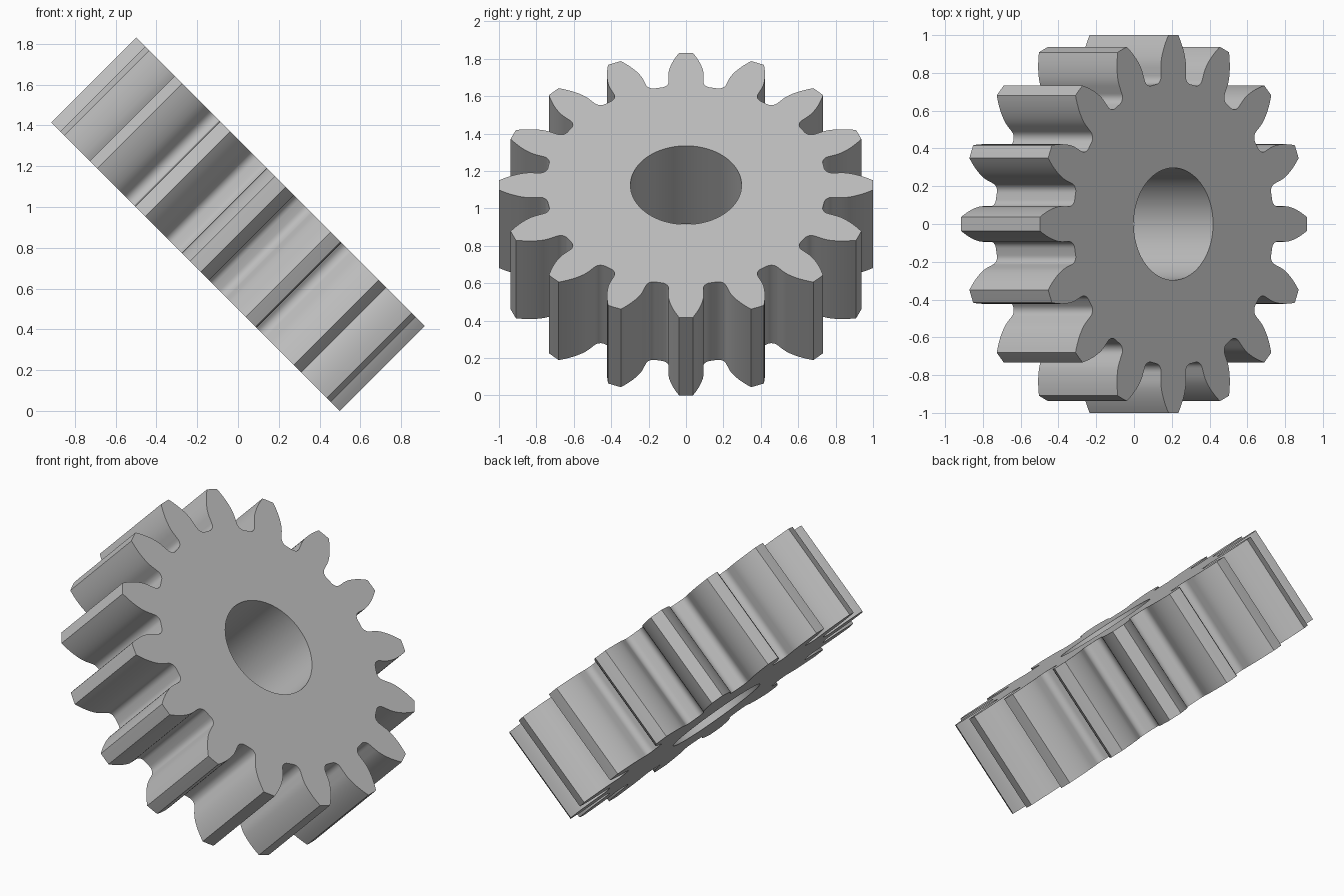
import bpy
import bmesh
from math import pi, sin, cos, tan, acos, sqrt, radians

if "Cube" in bpy.data.objects:
    bpy.data.objects.remove(bpy.data.objects["Cube"], do_unlink=True)

# Gear proportions
TEETH = 16
TIP = 1.0
MODULE = 2 * TIP / (TEETH + 2)
PITCH = MODULE * TEETH / 2
BASE = PITCH * cos(radians(20))
ROOT = PITCH - 1.25 * MODULE
FILLET = 0.38 * MODULE
BORE = 0.297
WIDTH = 0.59


def involute(a):
    return tan(a) - a


def half_angle(r):
    """Half the tooth's angular thickness at radius r on the involute flank."""
    return pi / (2 * TEETH) + involute(radians(20)) - involute(acos(min(1, BASE / r)))


def half_tooth():
    """(angle, radius) points from the tooth centre to the valley centre."""
    pts = [(0, TIP)]
    for i in range(9):
        r = TIP + (BASE - TIP) * i / 8
        pts.append((half_angle(r), r))
    start = half_angle(BASE) + 0.004
    centre_r = ROOT + FILLET
    sweep = FILLET / centre_r
    for i in range(7):
        t = pi / 2 * i / 6
        pts.append((start + sweep * (1 - cos(t)), centre_r - FILLET * sin(t)))
    pts.append((pi / TEETH, ROOT))
    return pts


# Full outline: each half tooth mirrored, then repeated around the axis
half = half_tooth()
tooth = [(-a, r) for a, r in reversed(half[1:])] + half[:-1]
outline = [(a + 2 * pi * k / TEETH, r) for k in range(TEETH) for a, r in tooth]

# Four rings: outer and bore, on both faces
bm = bmesh.new()
rings = []
for outer, z in ((True, 1), (False, 1), (False, -1), (True, -1)):
    ring = []
    for a, r in outline:
        d = r if outer else BORE
        ring.append(bm.verts.new((d * cos(a), d * sin(a), z * WIDTH / 2)))
    rings.append(ring)
count = len(outline)
for k in range(4):
    here, there = rings[k], rings[(k + 1) % 4]
    for i in range(count):
        j = (i + 1) % count
        bm.faces.new((here[i], here[j], there[j], there[i]))
bmesh.ops.recalc_face_normals(bm, faces=bm.faces)
mesh = bpy.data.meshes.new("spur_gear")
bm.to_mesh(mesh)
bm.free()

# Plain grey metal
grey = bpy.data.materials.new("plain grey")
grey.use_nodes = True
colour = (0.52, 0.52, 0.52, 1)
grey.diffuse_color = colour
grey.node_tree.nodes["Principled BSDF"].inputs["Base Color"].default_value = colour
mesh.materials.append(grey)

# Tilt the gear halfway between lying and standing, resting on its lowest edge
gear = bpy.data.objects.new("spur_gear", mesh)
bpy.context.collection.objects.link(gear)
gear.rotation_euler = (0, radians(45), 0)
gear.location.z = (TIP + WIDTH / 2) / sqrt(2)

bpy.ops.object.select_all(action="DESELECT")
gear.select_set(True)
bpy.context.view_layer.objects.active = gear
bpy.ops.object.shade_smooth_by_angle(angle=radians(30))
